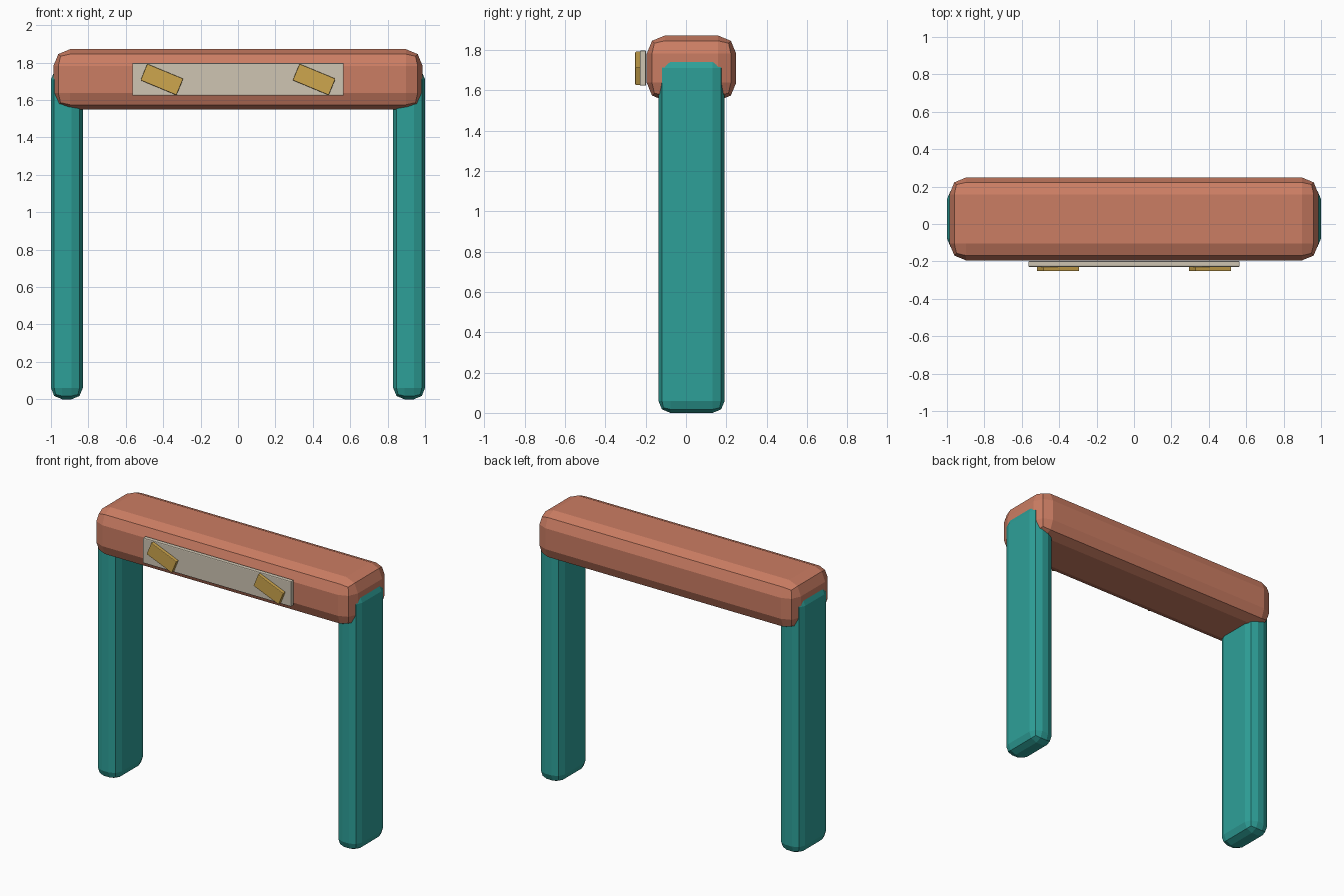
import bpy
import bmesh
from math import radians
from mathutils import Matrix, Vector

cube = bpy.data.objects.get("Cube")
if cube:
    bpy.data.objects.remove(cube, do_unlink=True)


def make_material(name, rgb):
    mat = bpy.data.materials.new(name)
    mat.use_nodes = True
    color = (*rgb, 1.0)
    mat.diffuse_color = color
    mat.node_tree.nodes["Principled BSDF"].inputs["Base Color"].default_value = color
    return mat


def rounded_box(name, low, high, bevel, mat, tilt=0.0):
    """Box between two corners with chamfered edges, tilted about its own y axis."""
    low, high = Vector(low), Vector(high)
    bm = bmesh.new()
    bmesh.ops.create_cube(bm, size=1.0, matrix=Matrix.Diagonal((*(high - low), 1.0)))
    bmesh.ops.bevel(bm, geom=bm.edges[:], offset=bevel, segments=2,
                    profile=0.5, affect='EDGES')
    mesh = bpy.data.meshes.new(name)
    bm.to_mesh(mesh)
    bm.free()
    mesh.materials.append(mat)
    obj = bpy.data.objects.new(name, mesh)
    obj.location = (low + high) / 2
    obj.rotation_euler.y = tilt
    bpy.context.collection.objects.link(obj)
    return obj


terracotta = make_material("terracotta", (0.60, 0.205, 0.125))
teal = make_material("teal", (0.027, 0.35, 0.315))
cream = make_material("cream", (0.62, 0.56, 0.45))
gold = make_material("gold", (0.61, 0.38, 0.075))

# Crossbar
rounded_box("crossbar", (-0.987, -0.195, 1.548), (0.987, 0.249, 1.872), 0.09, terracotta)

# Front sign panel
rounded_box("sign_panel", (-0.565, -0.229, 1.623), (0.565, -0.198, 1.798), 0.006, cream)

# Legs and the slanted bars on the panel
for side, sign in (("left", 1), ("right", -1)):
    x = sign * 0.915
    rounded_box(side + "_leg", (x - 0.085, -0.137, 0), (x + 0.085, 0.192, 1.77), 0.06, teal)
    x = sign * 0.407
    rounded_box(side + "_slanted_bar", (x - 0.104, -0.252, 1.662), (x + 0.104, -0.226, 1.757),
                0.004, gold, radians(22.5))
